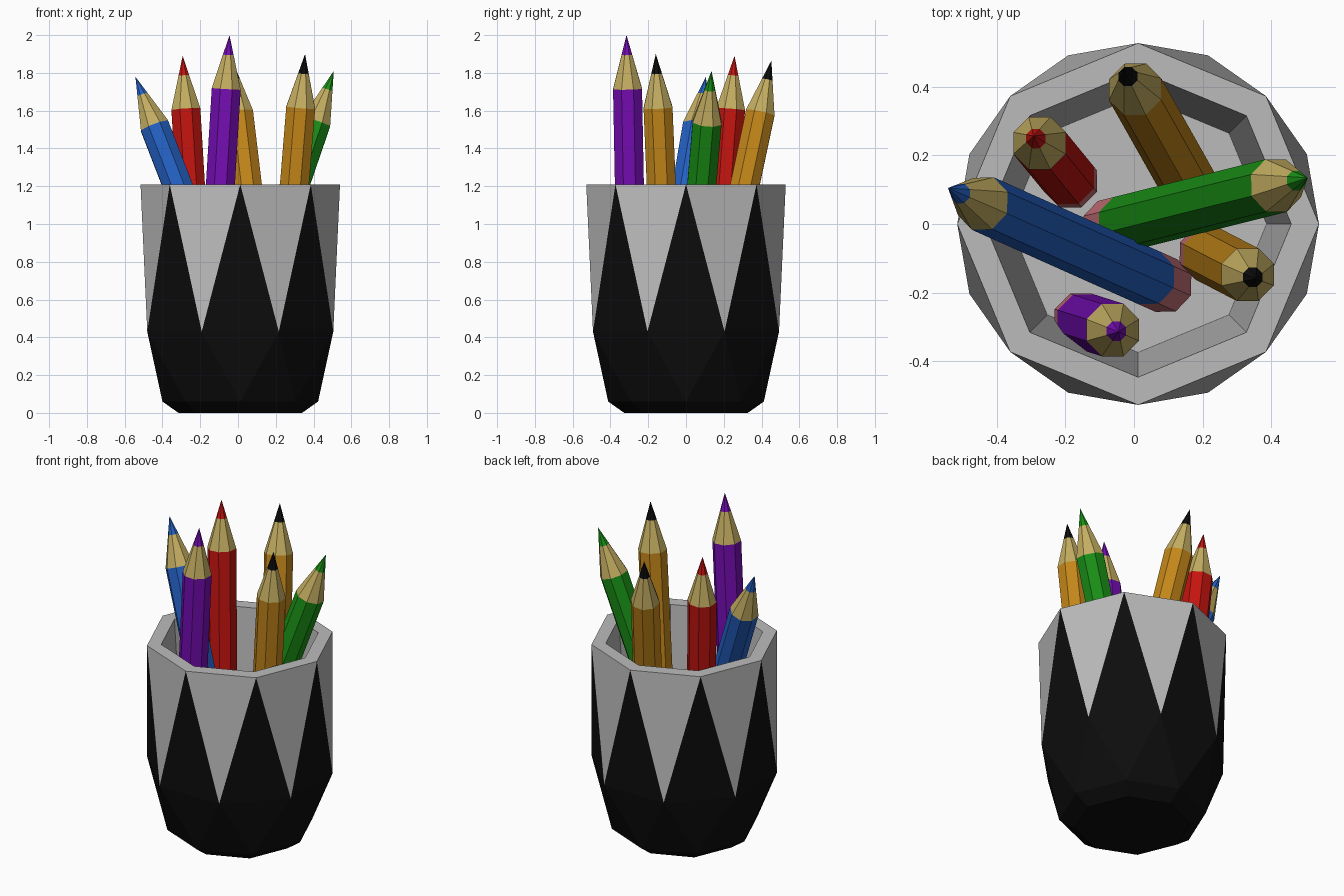
import bpy, bmesh, math
from mathutils import Vector

if "Cube" in bpy.data.objects:
    bpy.data.objects.remove(bpy.data.objects["Cube"])

N = 8  # sides of the cup and of every pencil


def mat(name, r, g, b):
    m = bpy.data.materials.new(name)
    m.diffuse_color = (r, g, b, 1)
    m.use_nodes = True
    m.node_tree.nodes["Principled BSDF"].inputs["Base Color"].default_value = m.diffuse_color
    return m


black = mat("black", 0.004, 0.004, 0.004)
silver = mat("silver", 0.5, 0.5, 0.5)
wood = mat("wood", 0.55, 0.42, 0.12)
pink = mat("eraser_pink", 0.55, 0.16, 0.18)
blue = mat("blue", 0.018, 0.12, 0.55)
red = mat("red", 0.55, 0.007, 0.005)
purple = mat("purple", 0.18, 0.004, 0.46)
green = mat("green", 0.01, 0.28, 0.008)
yellow = mat("yellow", 0.55, 0.24, 0.01)


def ring(bm, r, z, phase=0.0):
    return [bm.verts.new((r * math.cos((i + phase) * math.tau / N),
                          r * math.sin((i + phase) * math.tau / N), z)) for i in range(N)]


def face(bm, verts, m):
    bm.faces.new(verts).material_index = m


def quads(bm, a, b, m):
    for i in range(N):
        j = (i + 1) % N
        face(bm, (a[i], a[j], b[j], b[i]), m)


def finish(bm, name, mats):
    bmesh.ops.recalc_face_normals(bm, faces=bm.faces)
    me = bpy.data.meshes.new(name)
    bm.to_mesh(me)
    bm.free()
    for m in mats:
        me.materials.append(m)
    ob = bpy.data.objects.new(name, me)
    bpy.context.collection.objects.link(ob)
    return ob


# Cup: inner floor, rim, zigzag wall, faceted foot
bm = bmesh.new()
floor = ring(bm, 0.375, 0.08)
lip = ring(bm, 0.447, 1.21)
rim = ring(bm, 0.528, 1.21)
belly = ring(bm, 0.533, 0.43, 0.5)
foot = ring(bm, 0.412, 0.06)
base = ring(bm, 0.327, 0.0)
face(bm, floor, 0)
quads(bm, floor, lip, 0)
quads(bm, lip, rim, 0)
for i in range(N):
    j = (i + 1) % N
    face(bm, (rim[i], rim[j], belly[i]), 0)
    face(bm, (rim[j], belly[j], belly[i]), 1)
    face(bm, (belly[i], belly[j], foot[j]), 1)
    face(bm, (belly[i], foot[j], foot[i]), 1)
quads(bm, foot, base, 1)
face(bm, base, 1)
cup = finish(bm, "cup", [silver, black])
cup.location.x = 0.012


# Pencil: eraser, painted body, sharpened wood, lead; built along z then aimed at its tip
def pencil(name, paint, lead, bottom, tip, r=0.083, cone=0.285, point=0.105):
    bottom, tip = Vector(bottom), Vector(tip)
    length = (tip - bottom).length
    bm = bmesh.new()
    rings = [ring(bm, rr, z, 0.5) for rr, z in (
        (r, 0), (r, 0.14), (r, length - cone), (r * point / cone, length - point))]
    face(bm, rings[0], 0)
    for k in range(3):
        quads(bm, rings[k], rings[k + 1], k)
    end = bm.verts.new((0, 0, length))
    for i in range(N):
        face(bm, (rings[3][i], rings[3][(i + 1) % N], end), 3)
    ob = finish(bm, name, [pink, paint, wood, lead])
    ob.location = bottom
    ob.rotation_mode = 'QUATERNION'
    ob.rotation_quaternion = Vector((0, 0, 1)).rotation_difference(tip - bottom)


pencil("blue_pencil", blue, blue, (0.095, -0.18, 0.13), (-0.543, 0.105, 1.78))
pencil("red_pencil", red, red, (-0.185, 0.125, 0.10), (-0.293, 0.257, 1.89))
pencil("purple_pencil", purple, purple, (-0.155, -0.28, 0.19), (-0.045, -0.315, 2.0))
pencil("green_pencil", green, green, (-0.075, -0.01, 0.11), (0.507, 0.135, 1.81))
pencil("front_yellow_pencil", yellow, black, (0.21, -0.085, 0.11), (0.355, -0.16, 1.90))
pencil("back_yellow_pencil", yellow, black, (0.18, 0.08, 0.115), (-0.03, 0.452, 1.865))
